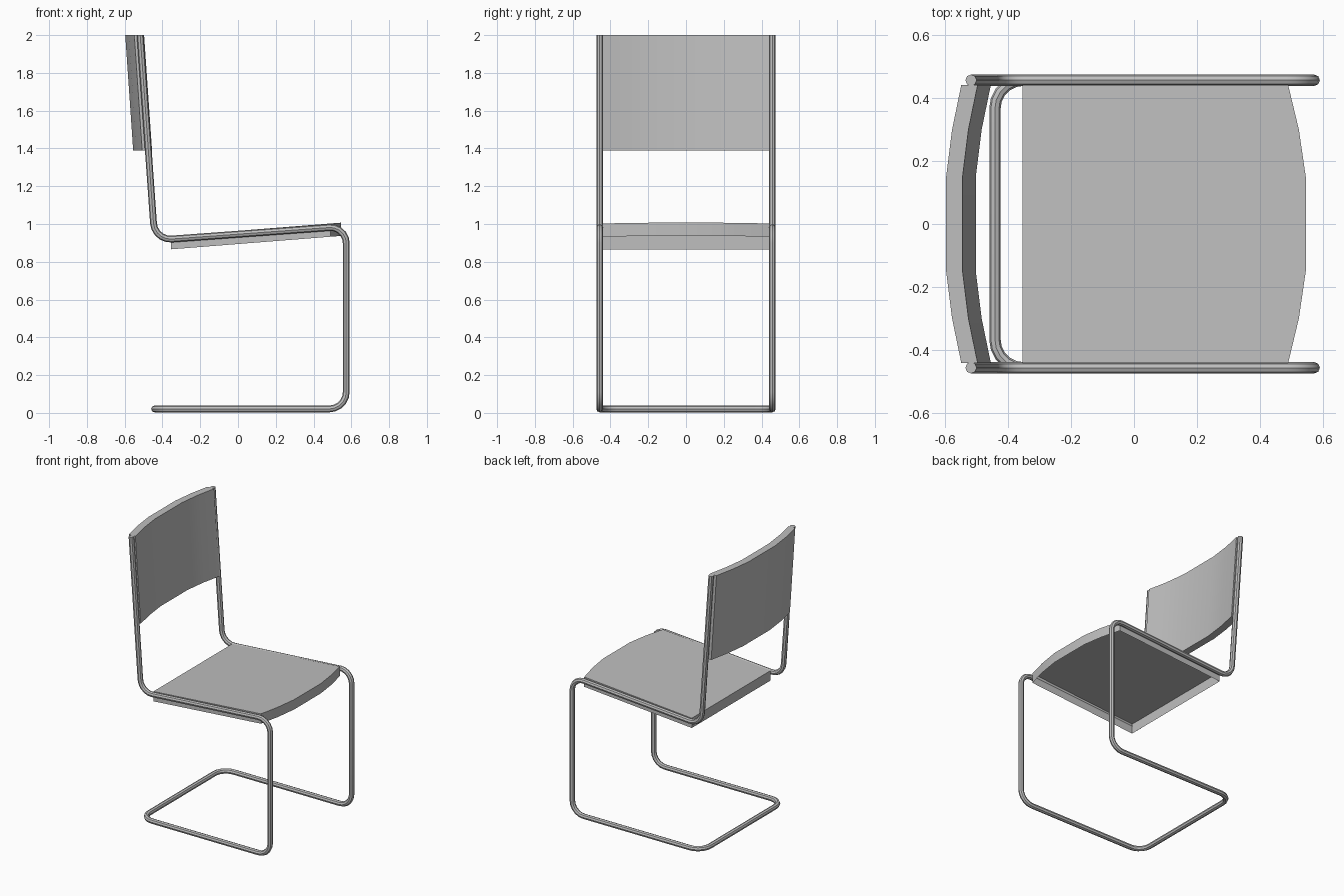
import bpy
import bmesh
import math
from mathutils import Vector

cube = bpy.data.objects.get("Cube")
if cube:
    bpy.data.objects.remove(cube, do_unlink=True)

grey = bpy.data.materials.new("plain grey")
grey.use_nodes = True
COLOUR = (0.52, 0.52, 0.52, 1)
grey.diffuse_color = COLOUR
grey.node_tree.nodes["Principled BSDF"].inputs["Base Color"].default_value = COLOUR

HALF = 0.442          # half width of the panels
TUBE_Y = 0.457        # centre line of the side tubes
TUBE_R = 0.018
ARC_YS = [-HALF, -0.3, -0.15, 0.15, 0.3, HALF]


def bulge(y):
    """Bow of the curved panels, 0 at the sides and 1 in the middle."""
    return min(1, 1.13 * (1 - (y / HALF) ** 2))


def smooth(obj):
    bpy.ops.object.select_all(action="DESELECT")
    obj.select_set(True)
    bpy.context.view_layer.objects.active = obj
    bpy.ops.object.shade_smooth_by_angle(angle=math.radians(40))


def fillet(points, radius, steps=5):
    """Round the inner corners of a polyline."""
    pts = [Vector(p) for p in points]
    out = [pts[0]]
    for a, b, c in zip(pts, pts[1:], pts[2:]):
        p = b + (a - b).normalized() * radius
        q = b + (c - b).normalized() * radius
        # rational weight turns the quadratic into a true arc
        w = math.sin((a - b).angle(c - b) / 2)
        for i in range(steps + 1):
            t = i / steps
            k = (1 - t) ** 2, 2 * w * t * (1 - t), t * t
            out.append((p * k[0] + b * k[1] + q * k[2]) / sum(k))
    return out + [pts[-1]]


def prism(name, outline, lower, upper, open_bottom=False):
    """Panel between two surfaces given as functions of outline x, y."""
    bm = bmesh.new()
    bottom = [bm.verts.new(lower(x, y)) for x, y in outline]
    top = [bm.verts.new(upper(x, y)) for x, y in outline]
    bm.faces.new(top)
    if not open_bottom:
        bm.faces.new(bottom[::-1])
    n = len(outline)
    for i in range(n):
        j = (i + 1) % n
        bm.faces.new((bottom[i], bottom[j], top[j], top[i]))
    mesh = bpy.data.meshes.new(name)
    bm.to_mesh(mesh)
    bm.free()
    obj = bpy.data.objects.new(name, mesh)
    bpy.context.collection.objects.link(obj)
    mesh.materials.append(grey)
    smooth(obj)
    return obj


# Cantilever frame: one bent tube, from one back post round the floor to the other
side = [(-0.518, 2.0), (-0.441, 0.914), (0.573, 0.988), (0.573, 0.021), (-0.442, 0.021)]
path = [(x, -TUBE_Y, z) for x, z in side]
path += [(x, TUBE_Y, z) for x, z in reversed(side)]
points = fillet(path, 0.09)
curve = bpy.data.curves.new("tube_frame", "CURVE")
curve.dimensions = "3D"
curve.bevel_depth = TUBE_R
curve.bevel_resolution = 2
curve.use_fill_caps = True
spline = curve.splines.new("POLY")
spline.points.add(len(points) - 1)
for sp, p in zip(spline.points, points):
    sp.co = (*p, 1)
curve.materials.append(grey)
frame = bpy.data.objects.new("tube_frame", curve)
bpy.context.collection.objects.link(frame)
bpy.ops.object.select_all(action="DESELECT")
frame.select_set(True)
bpy.context.view_layer.objects.active = frame
bpy.ops.object.convert(target="MESH")
smooth(bpy.context.view_layer.objects.active)


# Seat: sloping shell with a bowed front edge, open underneath
def seat_top(x, y):
    return (x, y, 0.936 + 0.079 * (x + 0.355))


def seat_bottom(x, y):
    return Vector(seat_top(x, y)) - Vector((0, 0, 0.07))


seat_outline = [(-0.355, HALF), (-0.355, -HALF)]
seat_outline += [(0.49 + 0.056 * bulge(y), y) for y in ARC_YS]
prism("seat", seat_outline, seat_bottom, seat_top, open_bottom=True)

# Backrest: leaning panel bowed towards the rear
rear = [(-0.507 - 0.048 * bulge(y), y) for y in ARC_YS]
front = [(x + 0.052, y) for x, y in reversed(rear)]
prism("backrest", front + rear,
      lambda x, y: (x, y, 1.39),
      lambda x, y: (x - 0.042, y, 2.0))
